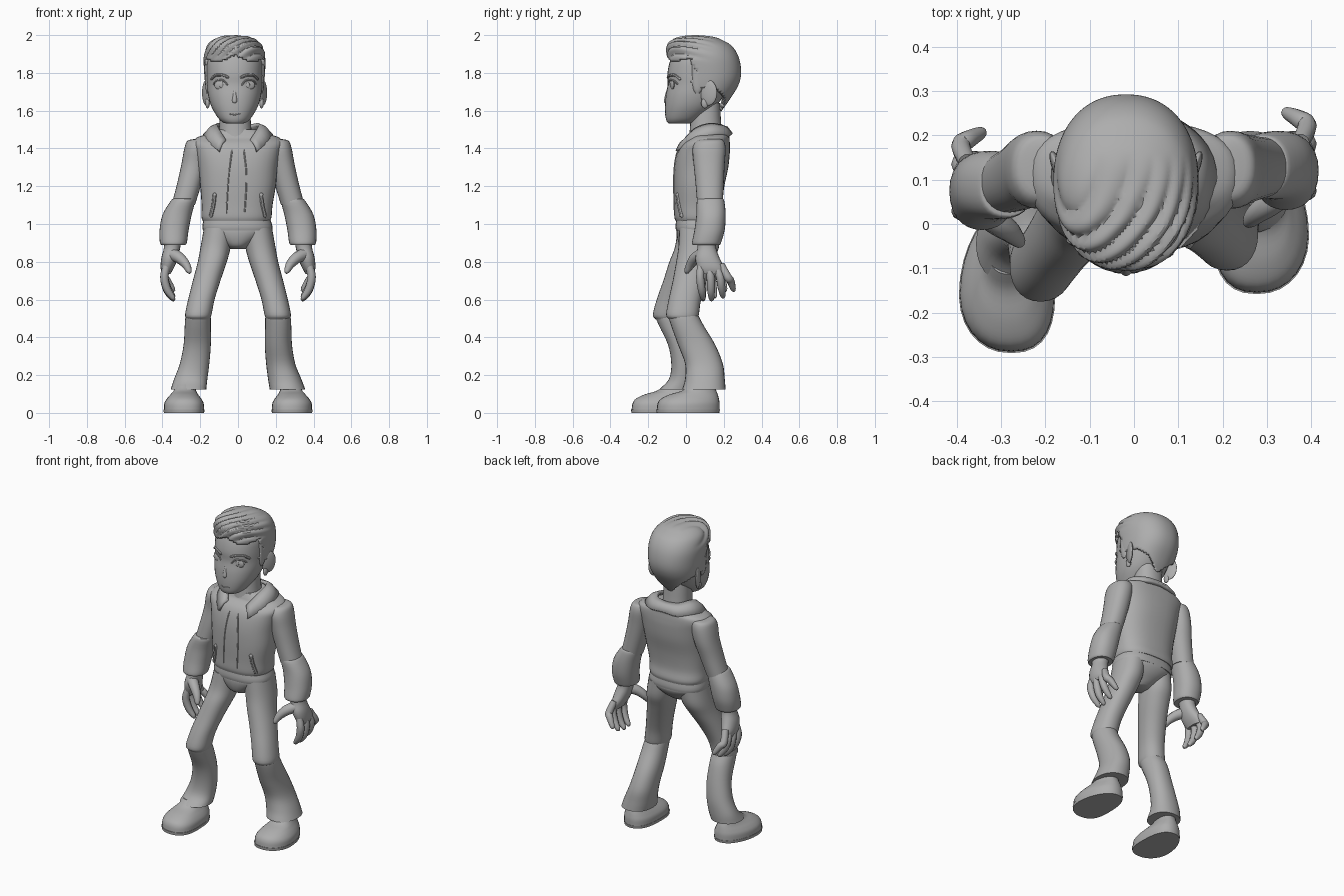
import bpy, bmesh, math
from mathutils import Vector
from mathutils.bvhtree import BVHTree

GREY = bpy.data.materials.new("plain grey")
GREY.diffuse_color = (0.42, 0.42, 0.42, 1)
CX = -0.018  # head centre line


def finish(name, bm, angle=40):
    bmesh.ops.recalc_face_normals(bm, faces=bm.faces)
    me = bpy.data.meshes.new(name)
    bm.to_mesh(me)
    bm.free()
    me.materials.append(GREY)
    for p in me.polygons:
        p.use_smooth = True
    me.set_sharp_from_angle(angle=math.radians(angle))
    ob = bpy.data.objects.new(name, me)
    bpy.context.collection.objects.link(ob)
    return ob


def smooth(pts, n=4):
    """Catmull-Rom through tuples of any length."""
    p = [tuple(2 * a - b for a, b in zip(pts[0], pts[1]))] + list(pts)
    p.append(tuple(2 * a - b for a, b in zip(pts[-1], pts[-2])))
    out = []
    for i in range(1, len(p) - 2):
        for k in range(n):
            t = k / n
            out.append(tuple(0.5 * (2 * b + (c - a) * t + (2 * a - 5 * b + 4 * c - d) * t * t
                                    + (3 * b - a - 3 * c + d) * t ** 3)
                             for a, b, c, d in zip(*p[i - 1:i + 3])))
    return out + [tuple(pts[-1])]


def skin(rings):
    bm = bmesh.new()
    vs = [[bm.verts.new(c) for c in r] for r in rings]
    n = len(vs[0])
    for a, b in zip(vs, vs[1:]):
        for i in range(n):
            bm.faces.new((a[i], a[(i + 1) % n], b[(i + 1) % n], b[i]))
    bm.faces.new(vs[0])
    bm.faces.new(vs[-1])
    return bm


def loft(rows, e=2.2, n=28, steps=4):
    """Stacked level rings: (z, centre x, half width, front y, back y)."""
    rings = []
    for z, cx, rx, y0, y1 in smooth(rows, steps):
        ring = []
        for i in range(n):
            a = 2 * math.pi * i / n
            c, s = math.cos(a), math.sin(a)
            ring.append((cx + max(rx, .002) * math.copysign(abs(c) ** (2 / e), c),
                         (y0 + y1) / 2 + (y1 - y0) / 2 * math.copysign(abs(s) ** (2 / e), s), z))
        rings.append(ring)
    return skin(rings)


def tube(pts, n=10, steps=4):
    """Round tube along (x, y, z, radius)."""
    pts = smooth(pts, steps)
    P = [Vector(p[:3]) for p in pts]
    u, rings = None, []
    for i, p in enumerate(P):
        t = (P[min(i + 1, len(P) - 1)] - P[max(i - 1, 0)]).normalized()
        u = (u or Vector((0.3, 1, 0.2)))
        u = (u - t * u.dot(t)).normalized()
        w = t.cross(u)
        rings.append([p + (u * math.cos(2 * math.pi * k / n) + w * math.sin(2 * math.pi * k / n)) * pts[i][3]
                      for k in range(n)])
    return skin(rings)


def ball(name, loc, size, turn=0):
    bm = bmesh.new()
    bmesh.ops.create_uvsphere(bm, u_segments=16, v_segments=10, radius=1)
    ob = finish(name, bm)
    ob.location, ob.scale, ob.rotation_euler = loc, size, (0, 0, turn)
    return ob


def on_front(tree, x, z):
    return tree.ray_cast(Vector((x, -1, z)), Vector((0, 1, 0)))[0].y


def line_on(name, tree, pts, r):
    """Thin raised line laid on the front of a surface, through (x, z) points."""
    pts = smooth(pts, 8)
    ends = [0.4] + [1] * (len(pts) - 2) + [0.4]
    finish(name, tube([(x, on_front(tree, x, z), z, r * k) for (x, z), k in zip(pts, ends)], 8, 1))


# Jacket body
bm = loft([(1.015, -.008, .178, -.055, .195), (1.04, -.008, .186, -.062, .2), (1.1, -.005, .188, -.063, .192),
           (1.2, 0, .2, -.066, .203), (1.3, 0, .21, -.063, .224), (1.38, 0, .225, -.048, .232),
           (1.425, 0, .238, -.025, .232), (1.455, 0, .222, .01, .23), (1.475, 0, .17, .02, .228),
           (1.5, 0, .11, .03, .215)], 2.5, 36)
body = BVHTree.FromBMesh(bm)
finish("jacket", bm)
line_on("jacket_edge_left", body, [(-.03, 1.4), (-.05, 1.25), (-.062, 1.05)], .004)
line_on("jacket_edge_right", body, [(.03, 1.4), (.045, 1.25), (.035, 1.05)], .004)
for s, side in ((-1, "left"), (1, "right")):
    line_on("pocket_" + side, body, [(s * .122, 1.165), (s * .13, 1.1), (s * .145, 1.035)], .011)

# Collar: strip from the neck edge down to the jacket, mirrored in x
inner = smooth([(0, .19, 1.515), (.07, .175, 1.52), (.105, .12, 1.525), (.1, .05, 1.5), (.065, -.005, 1.44)])
outer = smooth([(0, .24, 1.475), (.1, .228, 1.468), (.172, .15, 1.472), (.17, .04, 1.44), (.1, -.048, 1.385)])
bm = bmesh.new()
rows = []
for a, b in zip(inner, outer):
    mid = [(p + q) / 2 + d for p, q, d in zip(a, b, (0, 0, .012))]
    rows.append([a, mid, b])
rows = [[(-x, y, z) for x, y, z in r] for r in rows[:0:-1]] + rows
vs = [[bm.verts.new(c) for c in r] for r in rows]
for a, b in zip(vs, vs[1:]):
    for i in range(2):
        bm.faces.new((a[i], a[i + 1], b[i + 1], b[i]))
m = finish("collar", bm).modifiers.new("thickness", 'SOLIDIFY')
m.thickness, m.offset = .02, 0

# Waist and trousers top
finish("belt", loft([(.965, -.003, .182, -.052, .192), (.985, -.003, .186, -.056, .195),
                     (1.02, -.005, .178, -.052, .19)], 2.5, 32, 2))
finish("hips", loft([(.868, -.005, .045, .0, .1), (.885, -.005, .065, -.03, .13), (.92, -.005, .12, -.045, .17),
                     (.96, -.003, .175, -.05, .192), (.99, -.003, .17, -.045, .185)], 2.2, 32))

# Trouser legs, thigh and shin apart so the knee keeps its seam; the stance is staggered
finish("thigh_right", loft([(.98, .1, .08, -.035, .18), (.88, .118, .08, -.04, .175), (.8, .136, .077, -.052, .145),
                            (.7, .166, .073, -.07, .11), (.6, .194, .07, -.092, .08), (.52, .21, .07, -.105, .068),
                            (.495, .21, .06, -.09, .06)]))
finish("shin_right", loft([(.54, .208, .055, -.075, .05), (.515, .211, .066, -.092, .066), (.46, .213, .069, -.078, .095),
                           (.36, .214, .072, -.042, .155), (.26, .226, .077, -.005, .195),
                           (.18, .247, .088, -.005, .205), (.125, .262, .094, -.02, .21)]))
finish("thigh_left", loft([(.98, -.1, .08, -.045, .17), (.88, -.118, .08, -.058, .155), (.8, -.136, .077, -.088, .11),
                           (.7, -.166, .073, -.12, .05), (.6, -.194, .07, -.155, .005), (.52, -.21, .07, -.175, -.01),
                           (.495, -.21, .06, -.16, -.015)]))
finish("shin_left", loft([(.54, -.208, .055, -.145, -.02), (.515, -.211, .066, -.163, -.01), (.46, -.213, .069, -.142, .015),
                          (.36, -.216, .072, -.095, .04), (.26, -.23, .078, -.078, .055),
                          (.18, -.25, .088, -.09, .055), (.125, -.262, .094, -.14, .05)]))


# Shoes: wider at the ball of the foot than at the heel
def shoe(name, s, dy, rows, steps):
    bm = loft([(z, 0, w, a, b) for z, w, a, b in rows], 2.3, 32, steps)
    for v in bm.verts:
        t = (v.co.y + .16) / .34
        v.co.x = s * (.276 + v.co.x * (1.1 - .25 * t) + .01 * math.sin(t * 4))
        v.co.y += dy
    finish(name, bm)


for s, side, dy in ((1, "right", 0), (-1, "left", -.133)):
    shoe("sole_" + side, s, dy, [(0, .108, -.156, .176), (.018, .11, -.158, .18)], 1)
    shoe("shoe_" + side, s, dy, [(.015, .108, -.155, .178), (.05, .106, -.15, .178), (.075, .093, -.132, .174),
                                 (.098, .075, -.085, .168), (.118, .062, -.02, .16), (.15, .05, .02, .15)], 4)

# Arms and hands; the left arm hangs a little further forward
for s, side, dy in ((1, "right", 0), (-1, "left", -.045)):
    finish("upper_sleeve_" + side, loft([
        (1.45, s * .2, .03, .09, .18), (1.44, s * .21, .058, .055, .2), (1.4, s * .217, .067, .035, .21),
        (1.32, s * .232, .067, .04, .205), (1.22, s * .256, .065, .05 + dy * .4, .2 + dy * .4),
        (1.1, s * .29, .062, .06 + dy * .8, .195 + dy * .8)]))
    finish("lower_sleeve_" + side, loft([
        (1.135, s * .288, .05, .075 + dy, .19 + dy), (1.125, s * .29, .064, .058 + dy, .202 + dy),
        (1.05, s * .322, .077, .055 + dy, .21 + dy), (.97, s * .338, .077, .045 + dy, .205 + dy),
        (.905, s * .342, .072, .032 + dy, .187 + dy), (.89, s * .342, .065, .035 + dy, .18 + dy)]))
    finish("palm_" + side, loft([
        (.91, s * .345, .045, .06 + dy, .16 + dy), (.87, s * .35, .043, .06 + dy, .16 + dy),
        (.82, s * .362, .044, .05 + dy, .178 + dy), (.77, s * .374, .036, .06 + dy, .2 + dy),
        (.735, s * .38, .022, .08 + dy, .2 + dy)], 2.2, 20))
    fingers = ((.08, .075, .09, .6), (.118, .13, .135, .595), (.155, .18, .195, .61), (.185, .22, .25, .645))
    for i, (ya, yb, yc, z) in enumerate(fingers):
        finish(f"finger_{side}_{i + 1}", tube([
            (s * .376, ya + dy, .785, .02), (s * .39, yb + dy, .72, .022), (s * .375, (yb + yc) / 2 + dy, z + .055, .021),
            (s * .345, yc + dy, z + .01, .014), (s * .335, yc + dy, z, .005)]))
    finish("thumb_" + side, tube([
        (s * .35, .085 + dy, .84, .034), (s * .31, .05 + dy, .82, .03), (s * .277, .025 + dy, .787, .024),
        (s * .259, .005 + dy, .75, .015), (s * .256, .0 + dy, .738, .005)]))

# Neck and head
finish("neck", loft([(1.42, -.012, .095, .01, .215), (1.5, -.014, .085, .02, .19), (1.64, CX, .08, .03, .18)]))
bm = loft([(1.532, CX, .045, -.09, .02), (1.54, CX, .065, -.1, .05), (1.565, CX, .09, -.108, .09),
           (1.62, CX, .122, -.111, .155), (1.68, CX, .14, -.107, .2), (1.74, CX, .147, -.097, .235),
           (1.8, CX, .15, -.098, .25), (1.87, CX, .146, -.082, .24), (1.93, CX, .11, -.05, .19),
           (1.96, CX, .05, 0, .13)], 2.2, 36)
face = BVHTree.FromBMesh(bm)
finish("head", bm)

# Face details
for s, side in ((-1, "left"), (1, "right")):
    x = CX + s * .075
    y = on_front(face, x, 1.735)
    ball("eye_" + side, (x, y + .006, 1.735), (.034, .01, .025), s * .25)
    ball("pupil_" + side, (x - s * .006, y - .003, 1.735), (.012, .004, .015))
    line_on("eyelid_" + side, face, [(x - s * .038, 1.735), (x - s * .015, 1.76), (x + s * .02, 1.758),
                                     (x + s * .04, 1.74)], .005)
    line_on("eyebrow_" + side, face, [(x - s * .045, 1.775), (x - s * .01, 1.788), (x + s * .025, 1.787),
                                      (x + s * .05, 1.765)], .008)
    ball("ear_" + side, (CX + s * .15, .12, 1.695), (.014, .048, .068), -s * .4)
    ball("ear_lobe_" + side, (CX + s * .143, .1, 1.64), (.012, .02, .028))
finish("nose", loft([(1.64, CX, .008, -.113, -.09), (1.652, CX, .014, -.117, -.09), (1.69, CX, .01, -.109, -.085),
                     (1.72, CX, .006, -.099, -.08)], 2, 14))
line_on("mouth", face, [(CX - .03, 1.583), (CX, 1.578), (CX + .03, 1.583)], .003)

# Hair: full shell with swept grooves, the face and neck areas removed
bm = loft([(1.57, CX, .1, 0, .172), (1.6, CX, .118, -.03, .19), (1.65, CX, .138, -.06, .225), (1.73, CX, .154, -.08, .275),
           (1.8, CX, .161, -.09, .292), (1.88, CX, .163, -.1, .28), (1.94, CX, .148, -.101, .245),
           (1.975, CX, .114, -.07, .19), (1.992, CX, .07, -.015, .14), (1.998, CX, .01, .05, .07)], 2.2, 96, 8)
hub = Vector((CX, .08, 1.8))
for v in bm.verts:
    x, y, z = v.co
    fade = max(0, min(1, (z - 1.85) / .06)) * max(0, min(1, (.16 - y) / .16))
    sweep = x - .7 * (y + .1) - 1.1 * (z - 1.9) + .8 * max(0, y) ** 1.5
    ridge = abs(math.sin(math.pi * sweep / .06)) - .75  # rounded locks with sharp valleys
    v.co += (v.co - hub).normalized() * .014 * fade * ridge
gone = []
for f in bm.faces:
    c = f.calc_center_median()
    edge = .04 + .012 * math.sin(c.z * 60) if c.z > 1.7 else .145
    fringe = 1.876 + .016 * math.cos((c.x - CX) * 32)
    if (c.z < fringe and c.y < edge) or c.z < 1.59 + .85 * abs(c.x - CX):
        gone.append(f)
bmesh.ops.delete(bm, geom=gone, context='FACES')
m = finish("hair", bm, 30).modifiers.new("thickness", 'SOLIDIFY')
m.thickness, m.offset = .025, -1

# Sideburns
for s, side in ((-1, "left"), (1, "right")):
    finish("sideburn_" + side, loft([(1.69, CX + s * .139, .008, .05, .07), (1.73, CX + s * .143, .012, .035, .09),
                                     (1.87, CX + s * .147, .014, .03, .09)], 2.2, 12))
